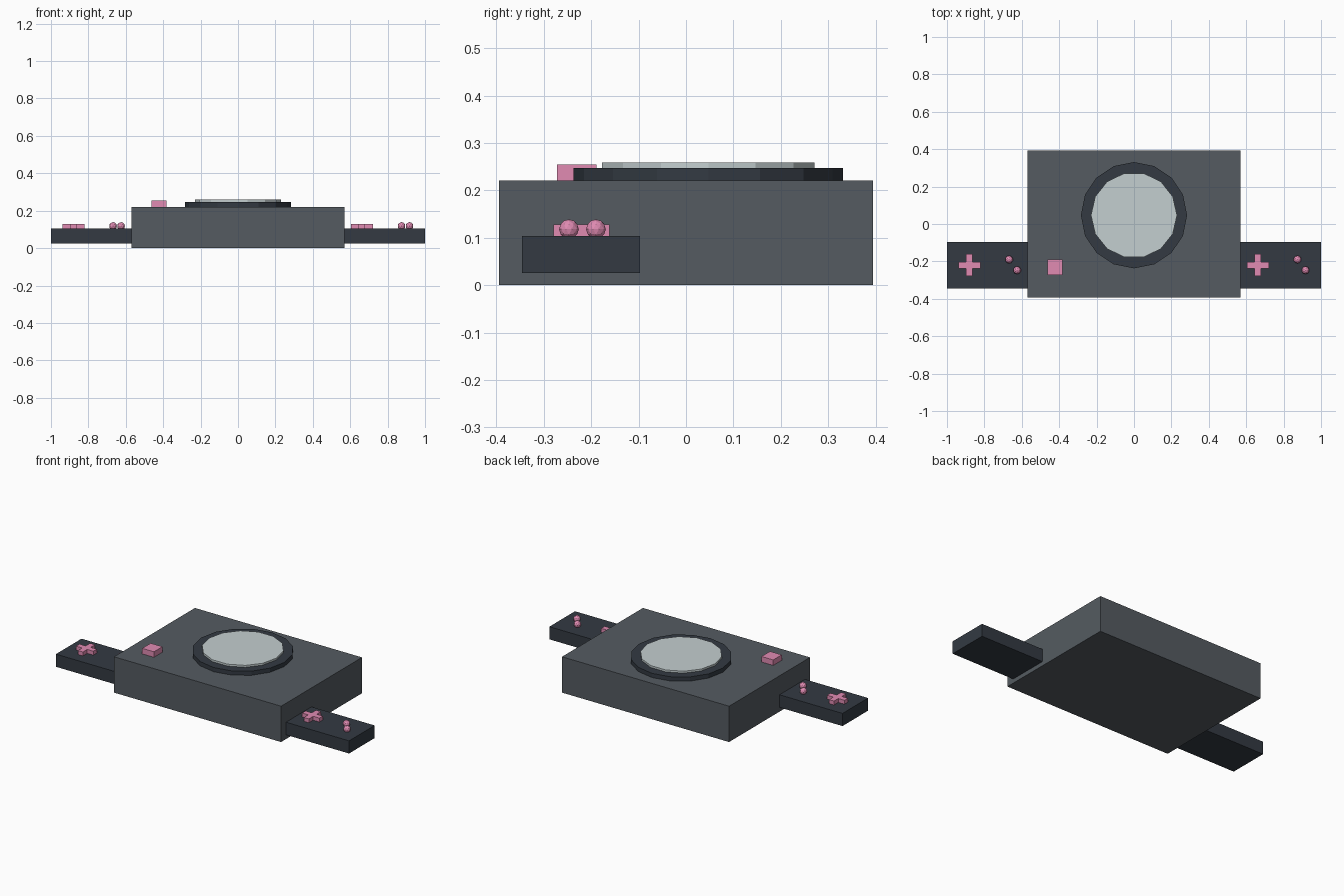
import bpy
from math import pi

if "Cube" in bpy.data.objects:
    bpy.data.objects.remove(bpy.data.objects["Cube"])


def material(name, rgb):
    m = bpy.data.materials.new(name)
    m.diffuse_color = (*rgb, 1)
    m.use_nodes = True
    m.node_tree.nodes["Principled BSDF"].inputs["Base Color"].default_value = m.diffuse_color
    return m


GREY = material("case_grey", (0.09, 0.105, 0.12))
DARK = material("dark_plastic", (0.033, 0.042, 0.055))
GLASS = material("pale_glass", (0.55, 0.62, 0.63))
PINK = material("pink_buttons", (0.75, 0.26, 0.45))


def finish(name, mat):
    ob = bpy.context.object
    ob.name = name
    ob.data.materials.append(mat)
    return ob


def box(name, mat, x, y, z):
    """Box from (min, max) ranges on each axis."""
    ranges = (x, y, z)
    bpy.ops.mesh.primitive_cube_add(size=1, location=[sum(r) / 2 for r in ranges])
    ob = finish(name, mat)
    ob.scale = [r[1] - r[0] for r in ranges]
    return ob


def disc(name, mat, sides, radius, z0, z1):
    bpy.ops.mesh.primitive_cylinder_add(
        vertices=sides, radius=radius, depth=z1 - z0,
        location=(0, 0.047, (z0 + z1) / 2), rotation=(0, 0, pi / 2))
    return finish(name, mat)


# Main case with round lid and square button
box("case", GREY, (-0.57, 0.57), (-0.394, 0.394), (0, 0.221))
disc("lid_rim", DARK, 16, 0.284, 0.221, 0.247)
disc("lid_window", GLASS, 14, 0.23, 0.24, 0.259)
box("power_button", PINK, (-0.463, -0.383), (-0.272, -0.189), (0.215, 0.255))

# Side controllers: same button layout on each, not mirrored
for side, arm, cx in (("left", (-1, -0.56), -0.88), ("right", (0.56, 1), 0.662)):
    box(side + "_controller", DARK, arm, (-0.346, -0.097), (0.026, 0.104))

    # Directional pad made of two crossed bars
    cy, half, thin = -0.22, 0.059, 0.017
    box(side + "_pad_bar_x", PINK, (cx - half, cx + half), (cy - thin, cy + thin), (0.098, 0.128))
    box(side + "_pad_bar_y", PINK, (cx - thin, cx + thin), (cy - half, cy + half), (0.098, 0.128))

    # Two round action buttons
    for i, (dx, y) in enumerate(((0.212, -0.19), (0.255, -0.247))):
        bpy.ops.mesh.primitive_ico_sphere_add(subdivisions=2, radius=0.021, location=(cx + dx, y, 0.118))
        finish(f"{side}_round_button_{i + 1}", PINK)
